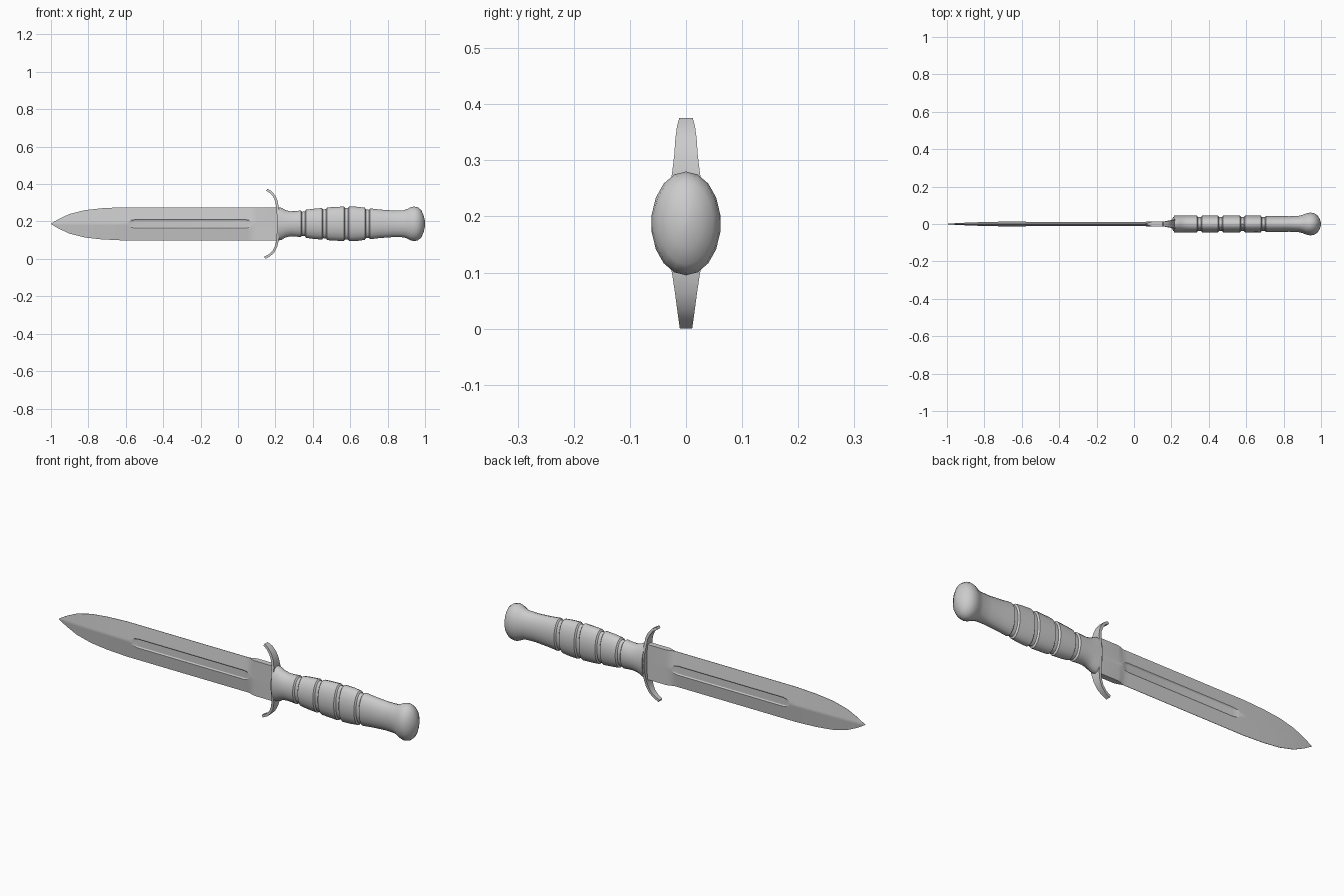
import bpy, bmesh, math

CZ = 0.1875  # centre line height


def skin(name, rings, angle):
    """Bridge a list of equal-length closed rings and cap both ends."""
    bm = bmesh.new()
    loops = [[bm.verts.new(p) for p in r] for r in rings]
    n = len(loops[0])
    for a, b in zip(loops, loops[1:]):
        for i in range(n):
            j = (i + 1) % n
            bm.faces.new((a[i], a[j], b[j], b[i]))
    bm.faces.new(loops[0][::-1])
    bm.faces.new(loops[-1])
    bmesh.ops.remove_doubles(bm, verts=bm.verts, dist=1e-5)
    bmesh.ops.recalc_face_normals(bm, faces=bm.faces)
    me = bpy.data.meshes.new(name)
    bm.to_mesh(me)
    bm.free()
    ob = bpy.data.objects.new(name, me)
    bpy.context.collection.objects.link(ob)
    bpy.ops.object.select_all(action='DESELECT')
    bpy.context.view_layer.objects.active = ob
    ob.select_set(True)
    bpy.ops.object.shade_smooth_by_angle(angle=math.radians(angle))
    return ob


# Blade: x, half height, ridge half thickness, edge half thickness,
# fuller half width, fuller depth
stations = [
    (-1.0, 0.001, 0.001, 0.0003, 0, 0),
    (-0.96, 0.025, 0.004, 0.0006, 0, 0),
    (-0.90, 0.053, 0.007, 0.0008, 0, 0),
    (-0.82, 0.073, 0.010, 0.001, 0, 0),
    (-0.73, 0.083, 0.012, 0.001, 0, 0),
    (-0.62, 0.0885, 0.014, 0.001, 0, 0),
    (-0.585, 0.0885, 0.014, 0.001, 0.010, 0),
    (-0.572, 0.0885, 0.014, 0.001, 0.019, 0.004),
    (-0.55, 0.0885, 0.014, 0.001, 0.023, 0.008),
    (0.04, 0.0885, 0.014, 0.001, 0.023, 0.008),
    (0.06, 0.0885, 0.014, 0.001, 0.019, 0.004),
    (0.072, 0.0885, 0.014, 0.004, 0.010, 0),
    (0.085, 0.0885, 0.014, 0.010, 0, 0),
    (0.10, 0.0885, 0.014, 0.014, 0, 0),
    (0.215, 0.0885, 0.014, 0.014, 0, 0),
]
rings = []
for x, h, t, e, w, d in stations:
    w = w or min(0.010, 0.4 * h)
    side = []
    for z, k in ((-h, 0), (-w, 0), (-0.75 * w, 0.65), (0, 1),
                 (0.75 * w, 0.65), (w, 0), (h, 0)):
        y = t + (e - t) * abs(z) / h - d * k
        side.append((y, CZ + z))
    rings.append([(x, -y, z) for y, z in side] +
                 [(x, y, z) for y, z in reversed(side)])
skin("blade", rings, 20)

# Cross guard: curved tapering strip (x, z, half width)
path = [(0.143, 0.006, 0.011), (0.168, 0.019, 0.013), (0.190, 0.040, 0.016),
        (0.204, 0.068, 0.020), (0.211, 0.10, 0.025), (0.214, 0.14, 0.034),
        (0.215, CZ, 0.038), (0.214, 0.235, 0.034), (0.211, 0.275, 0.025),
        (0.206, 0.307, 0.021), (0.194, 0.335, 0.019), (0.177, 0.356, 0.016),
        (0.154, 0.370, 0.012)]
rings = []
for i, (x, z, w) in enumerate(path):
    a, b = path[max(i - 1, 0)], path[min(i + 1, len(path) - 1)]
    dx, dz = b[0] - a[0], b[1] - a[1]
    L = math.hypot(dx, dz)
    nx, nz = dz / L * 0.0065, -dx / L * 0.0065
    rings.append([(x + s * nx, y, z + s * nz)
                  for s, y in ((-1, -w), (-1, w), (1, w), (1, -w))])
guard = skin("cross_guard", rings, 35)
low = min(v.co.z for v in guard.data.vertices)
for v in guard.data.vertices:
    if v.co.z < 0:
        v.co.z = 0

# Handle: oval lathe, smooth profile (x, half depth y, half height z)
prof = [(0.215, 0.045, 0.089), (0.235, 0.045, 0.085), (0.252, 0.045, 0.074),
        (0.28, 0.045, 0.067), (0.31, 0.045, 0.068), (0.40, 0.045, 0.080),
        (0.50, 0.046, 0.089), (0.58, 0.046, 0.093), (0.64, 0.045, 0.091),
        (0.70, 0.045, 0.083), (0.76, 0.043, 0.076), (0.83, 0.042, 0.071),
        (0.885, 0.045, 0.072), (0.905, 0.051, 0.079), (0.922, 0.058, 0.088),
        (0.942, 0.062, 0.0925), (0.962, 0.059, 0.088), (0.98, 0.048, 0.073),
        (0.993, 0.028, 0.043), (0.9985, 0.012, 0.02), (1.0, 0.0, 0.0)]


def radius(x):
    for p, q in zip(prof, prof[1:]):
        if p[0] <= x <= q[0]:
            f = (x - p[0]) / (q[0] - p[0])
            return p[1] + f * (q[1] - p[1]), p[2] + f * (q[2] - p[2])


# Grip grooves cut into the profile
grooves = (0.35, 0.463, 0.58, 0.692)
full = [p for p in prof if all(abs(p[0] - g) > 0.016 for g in grooves)]
for g in grooves:
    for off, depth in ((-0.014, 0), (-0.008, 0.008), (0.008, 0.008), (0.014, 0)):
        ry, rz = radius(g + off)
        full.append((g + off, ry - depth, rz - depth))
full.sort()
SIDES = 18
rings = [[(x, ry * math.sin(2 * math.pi * i / SIDES),
           CZ + rz * math.cos(2 * math.pi * i / SIDES))
          for i in range(SIDES)] for x, ry, rz in full[:-1]]
rings.append([(1.0, 0.002 * math.sin(2 * math.pi * i / SIDES),
               CZ + 0.003 * math.cos(2 * math.pi * i / SIDES))
              for i in range(SIDES)])
skin("handle", rings, 40)
